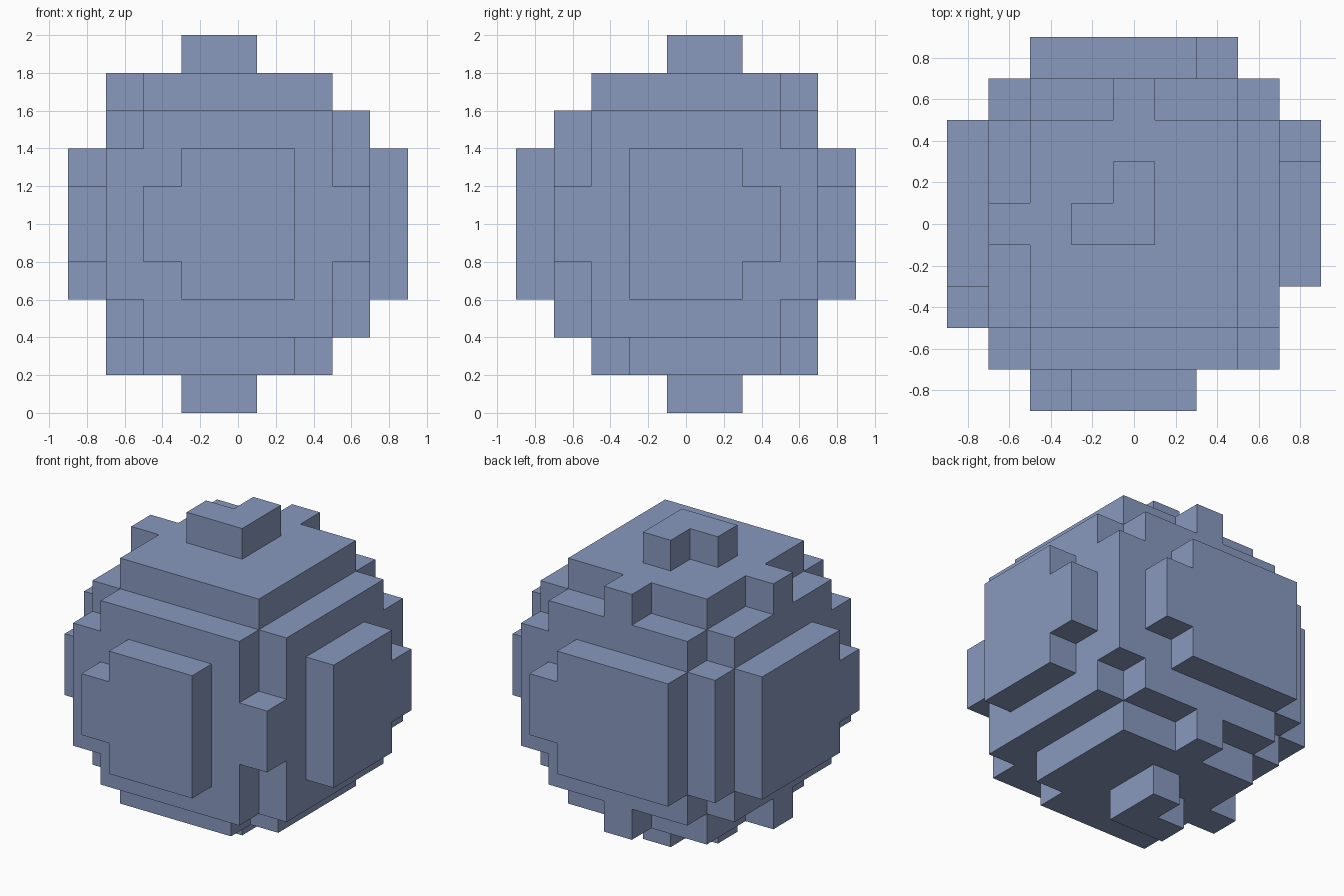
import bpy
import bmesh
from mathutils import Vector

cube = bpy.data.objects.get("Cube")
if cube:
    bpy.data.objects.remove(cube, do_unlink=True)

# Sphere measured in half-cells, nudged slightly off the block grid
HALF = 0.1
CENTRE = Vector((-0.22, 0.22, 0.01))
RADIUS_SQ = 84.6

# Blocks whose centres lie inside the sphere
filled = {
    (x, y, z)
    for x in range(-8, 9, 2)
    for y in range(-8, 9, 2)
    for z in range(-9, 10, 2)
    if (Vector((x, y, z)) - CENTRE).length_squared <= RADIUS_SQ
}

# Outer skin: one quad wherever a block meets empty space
bm = bmesh.new()
corners = {}


def corner(point):
    key = tuple(round(v) for v in point)
    if key not in corners:
        corners[key] = bm.verts.new((key[0] * HALF, key[1] * HALF, key[2] * HALF + 1))
    return corners[key]


for cell in sorted(filled):
    c = Vector(cell)
    for axis in range(3):
        for sign in (-1, 1):
            n, u = Vector((0, 0, 0)), Vector((0, 0, 0))
            n[axis] = sign
            u[(axis + 1) % 3] = 1
            w = n.cross(u)
            if tuple(round(v) for v in c + 2 * n) in filled:
                continue
            m = c + n
            bm.faces.new([corner(p) for p in (m - u - w, m + u - w, m + u + w, m - u + w)])

mesh = bpy.data.meshes.new("block_sphere")
bm.to_mesh(mesh)
bm.free()
sphere = bpy.data.objects.new("block_sphere", mesh)
bpy.context.collection.objects.link(sphere)

# Single flat colour
blue = bpy.data.materials.new("slate_blue")
blue.use_nodes = True
colour = (0.25, 0.32, 0.52, 1)
blue.diffuse_color = colour
blue.node_tree.nodes["Principled BSDF"].inputs["Base Color"].default_value = colour
mesh.materials.append(blue)
